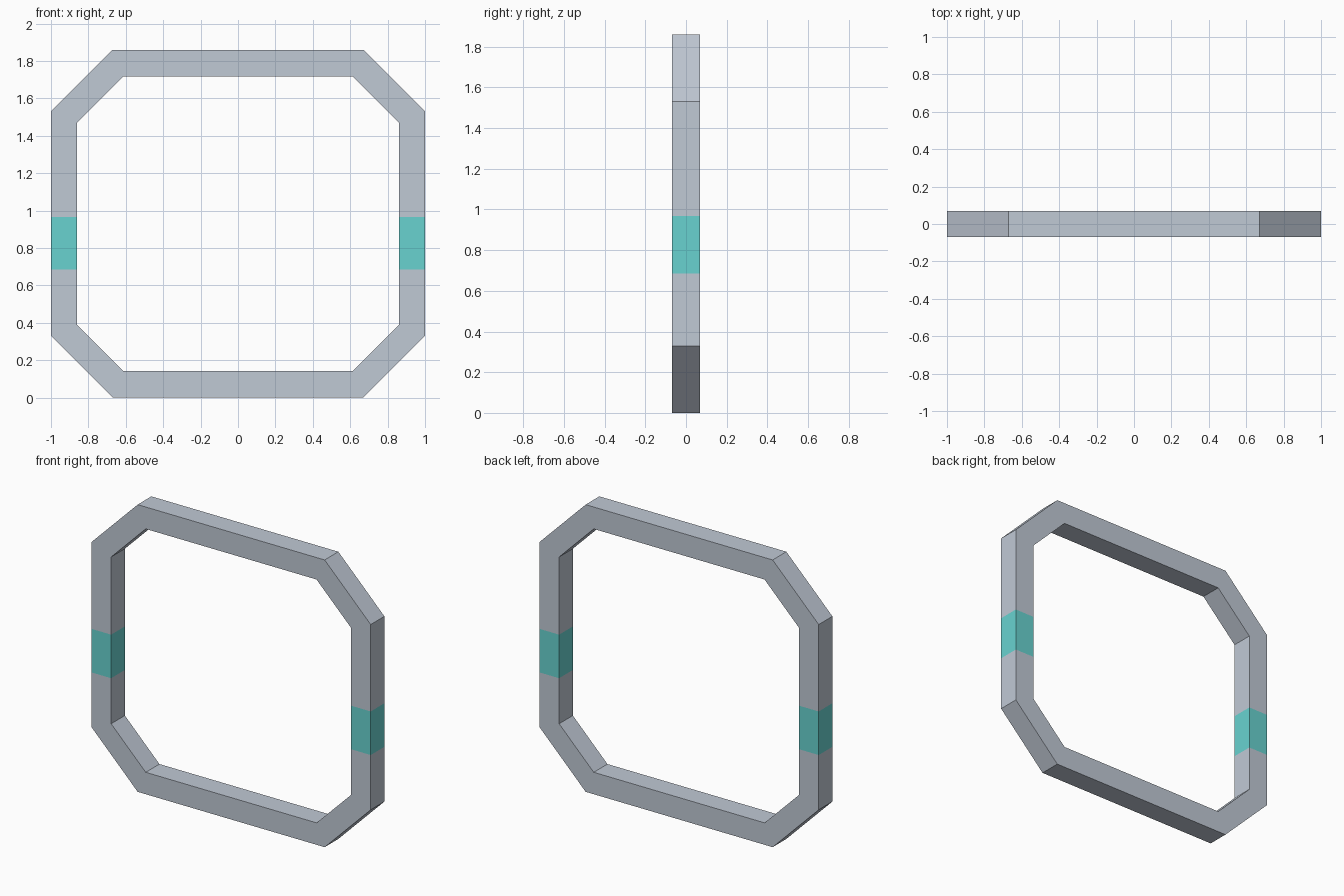
import bpy, bmesh

if "Cube" in bpy.data.objects:
    bpy.data.objects.remove(bpy.data.objects["Cube"])

H, D = 1.86, 0.07            # frame height, half depth
BAND = (0.685, 0.967)        # coloured band on the side posts

def material(name, rgb):
    m = bpy.data.materials.new(name)
    m.diffuse_color = (*rgb, 1)
    m.use_nodes = True
    m.node_tree.nodes["Principled BSDF"].inputs["Base Color"].default_value = m.diffuse_color
    return m

def octagon(x, cx, z0, cz):
    # chamfered rectangle, symmetric in x and about mid height
    right = [(cx, z0), (x, cz), (x, H - cz), (cx, H - z0)]
    return right + [(-px, pz) for px, pz in reversed(right)]

outer = octagon(1.0, 0.67, 0.0, 0.33)
inner = octagon(0.86, 0.612, 0.142, 0.39)

# octagonal ring with a square section
bm = bmesh.new()
loops = [[bm.verts.new((x, y, z)) for x, z in pts]
         for pts, y in ((outer, -D), (outer, D), (inner, D), (inner, -D))]
for a, b in zip(loops, loops[1:] + loops[:1]):
    for i in range(8):
        j = (i + 1) % 8
        bm.faces.new((a[i], a[j], b[j], b[i]))

# cut the bands into the posts
for z in BAND:
    bmesh.ops.bisect_plane(bm, geom=bm.verts[:] + bm.edges[:] + bm.faces[:],
                           plane_co=(0, 0, z), plane_no=(0, 0, 1))
bmesh.ops.recalc_face_normals(bm, faces=bm.faces[:])
for f in bm.faces:
    if BAND[0] < f.calc_center_median().z < BAND[1]:
        f.material_index = 1

mesh = bpy.data.meshes.new("ring_frame")
bm.to_mesh(mesh)
bm.free()
mesh.materials.append(material("light grey metal", (0.53, 0.585, 0.665)))
mesh.materials.append(material("teal band", (0.14, 0.65, 0.63)))
bpy.context.collection.objects.link(bpy.data.objects.new("ring_frame", mesh))
